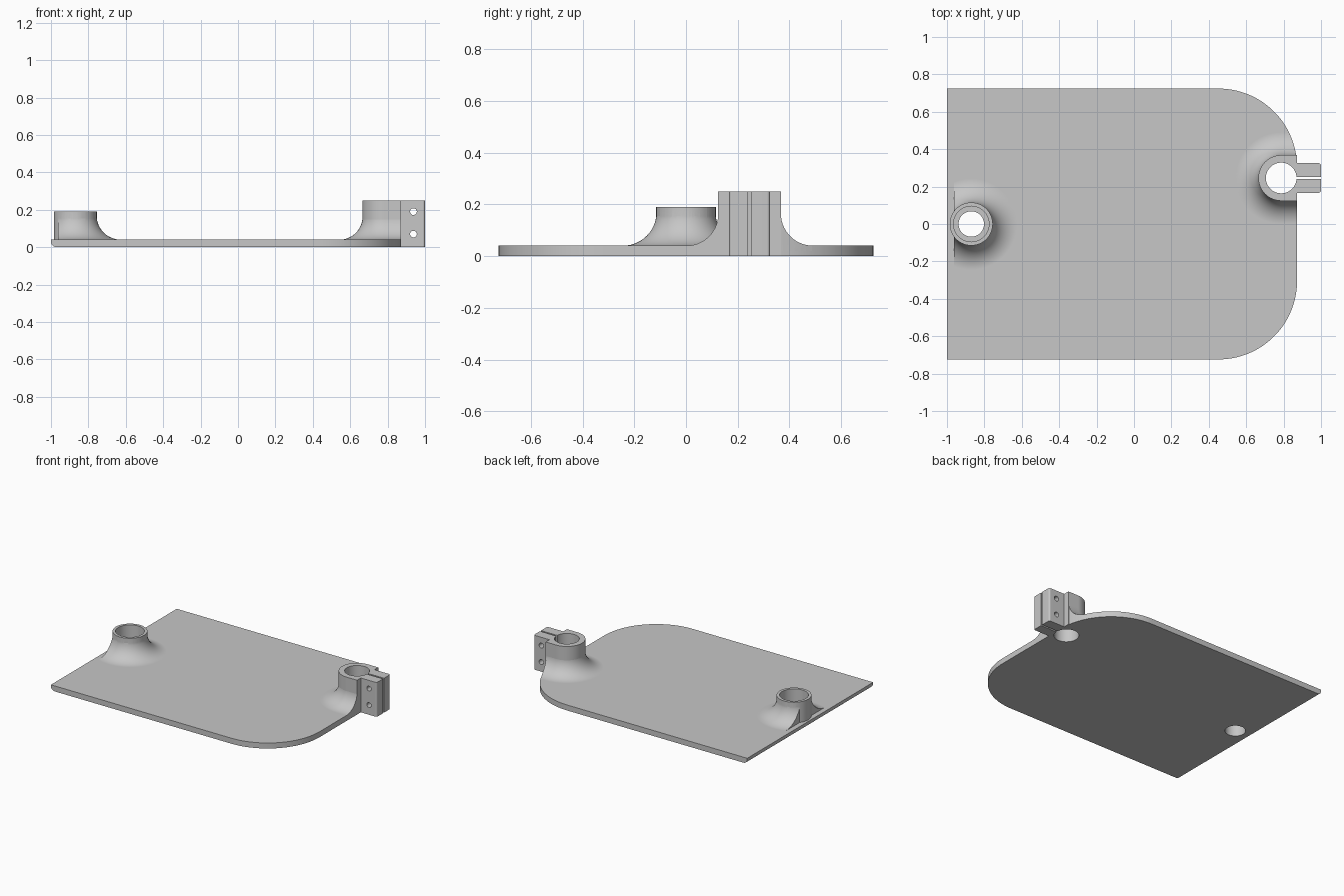
import bpy, bmesh, math

if "Cube" in bpy.data.objects:
    bpy.data.objects.remove(bpy.data.objects["Cube"], do_unlink=True)

GREY = bpy.data.materials.new("satin_grey")
GREY.use_nodes = True
COL = (0.57, 0.57, 0.57, 1)
GREY.diffuse_color = COL
GREY.node_tree.nodes["Principled BSDF"].inputs["Base Color"].default_value = COL

T = 0.04                       # plate thickness
POST = (-0.87, 0.0)            # centre of the round post
CLAMP = (0.787, 0.246)         # centre of the split clamp
CLAMP_R = 0.122
EDGE = 0.872                   # straight right edge of the plate
END = 1.0                      # outer end of the clamp ears


def loft(name, rings):
    """Closed solid through equal-length rings of points."""
    bm = bmesh.new()
    loops = [[bm.verts.new(p) for p in ring] for ring in rings]
    for a, b in zip(loops, loops[1:]):
        for i in range(len(a)):
            j = (i + 1) % len(a)
            bm.faces.new((a[i], a[j], b[j], b[i]))
    bm.faces.new(loops[0])
    bm.faces.new(loops[-1])
    bmesh.ops.recalc_face_normals(bm, faces=bm.faces)
    mesh = bpy.data.meshes.new(name)
    bm.to_mesh(mesh)
    bm.free()
    ob = bpy.data.objects.new(name, mesh)
    bpy.context.collection.objects.link(ob)
    mesh.materials.append(GREY)
    return ob


def prism(name, outline, z0, z1):
    return loft(name, [[(x, y, z) for x, y in outline] for z in (z0, z1)])


def arc(c, r, a0, a1, n):
    return [(c[0] + r * math.cos(a0 + (a1 - a0) * i / n),
             c[1] + r * math.sin(a0 + (a1 - a0) * i / n)) for i in range(n + 1)]


def circle(c, r, n=64):
    return arc(c, r, 0, 2 * math.pi, n)[:-1]


def d_shape(c, r, x_end):
    """Half circle on the left, straight sides to x_end."""
    half = arc(c, r, math.pi / 2, math.pi * 1.5, 32)
    return half + [(x_end, c[1] - r), (x_end, c[1] + r)]


def flare(name, section, r, fillet, n=14):
    """Concave fillet running from the plate up to a boss wall."""
    prof = [(r + fillet, T / 2)]
    for i in range(n + 1):
        a = math.pi / 2 * i / n
        prof.append((r + fillet - fillet * math.sin(a), T + fillet * (1 - math.cos(a))))
    return loft(name, [[(x, y, z) for x, y in section(s - 0.001)] for s, z in prof])


def combine(ob, tool, op):
    mod = ob.modifiers.new(op, 'BOOLEAN')
    mod.operation, mod.solver, mod.object = op, 'EXACT', tool
    bpy.context.view_layer.objects.active = ob
    bpy.ops.object.modifier_apply(modifier=mod.name)
    bpy.data.objects.remove(tool, do_unlink=True)


def round_edges(ob, test, offset):
    """Bevel the edges whose two ends both pass the test."""
    bm = bmesh.new()
    bm.from_mesh(ob.data)
    picked = [e for e in bm.edges if all(test(v.co) for v in e.verts)]
    bmesh.ops.bevel(bm, geom=picked, offset=offset, segments=5, profile=0.5, affect='EDGES')
    bm.to_mesh(ob.data)
    bm.free()


def plate_outline():
    R, H, q = 0.42, 0.724, math.pi / 2
    return ([(-1, H), (-1, -H)]
            + arc((EDGE - R, R - H), R, -q, 0, 28)
            + arc((EDGE - R, H - R), R, 0, q, 28))


def clamp_outline():
    """Split ring with two flat ears, drawn as one closed loop."""
    x, y = CLAMP
    bore, ear, gap = 0.082, 0.079, 0.006
    a = math.asin(gap / bore)
    body = d_shape(CLAMP, CLAMP_R, EDGE)
    lower = [(EDGE, y - ear), (END, y - ear), (END, y - gap)]
    upper = [(END, y + gap), (END, y + ear), (EDGE, y + ear)]
    return body[:-1] + lower + arc(CLAMP, bore, 2 * math.pi - a, a, 60) + upper + body[-1:]


# Plate with a rounded lower left edge
plate = prism("mounting_plate", plate_outline(), 0, T)
round_edges(plate, lambda p: p.x < -0.99 and p.z < 0.01, 0.03)

# Round post: flare cut off near the left edge, then the full cylinder
skirt = flare("post_skirt", lambda r: circle(POST, r), 0.115, 0.13)
trim = prism("skirt_trim", [(-0.963, -1), (0, -1), (0, 1), (-0.963, 1)], -1, 1)
combine(skirt, trim, 'INTERSECT')
combine(plate, skirt, 'UNION')
combine(plate, prism("post", circle(POST, 0.115), T / 4, 0.19), 'UNION')
combine(plate, prism("post_bore", circle(POST, 0.068), -1, 1), 'DIFFERENCE')
combine(plate, prism("post_pocket", circle(POST, 0.095), 0.09, 1), 'DIFFERENCE')

# Flare around the clamp, cut to the plate outline, with a seat for the clamp
skirt = flare("clamp_skirt", lambda r: d_shape(CLAMP, r, 1.1), CLAMP_R, 0.124)
combine(skirt, prism("outline_trim", plate_outline(), -1, 1), 'INTERSECT')
combine(plate, skirt, 'UNION')
combine(plate, prism("clamp_seat", d_shape(CLAMP, CLAMP_R - 0.002, 1.1), -1, 1), 'DIFFERENCE')

# Split clamp with softened ear corners and two cross screw holes
clamp = prism("split_clamp", clamp_outline(), 0, 0.25)
round_edges(clamp, lambda p: p.x > 0.99 and abs(p.y - CLAMP[1]) > 0.05, 0.012)
# Keep only the ends' vertical corners soft; the holes cross both ears
for z in (0.07, 0.19):
    ring = circle((0.938, z), 0.018, 24)
    screw = loft("screw_hole", [[(x, y, h) for x, h in ring] for y in (0, 0.5)])
    combine(clamp, screw, 'DIFFERENCE')

# Smooth curved walls, keep edges crisp
for ob in (plate, clamp):
    bpy.ops.object.select_all(action='DESELECT')
    ob.select_set(True)
    bpy.context.view_layer.objects.active = ob
    bpy.ops.object.shade_smooth_by_angle(angle=math.radians(25))
    wn = ob.modifiers.new("even_normals", 'WEIGHTED_NORMAL')
    wn.keep_sharp = True
